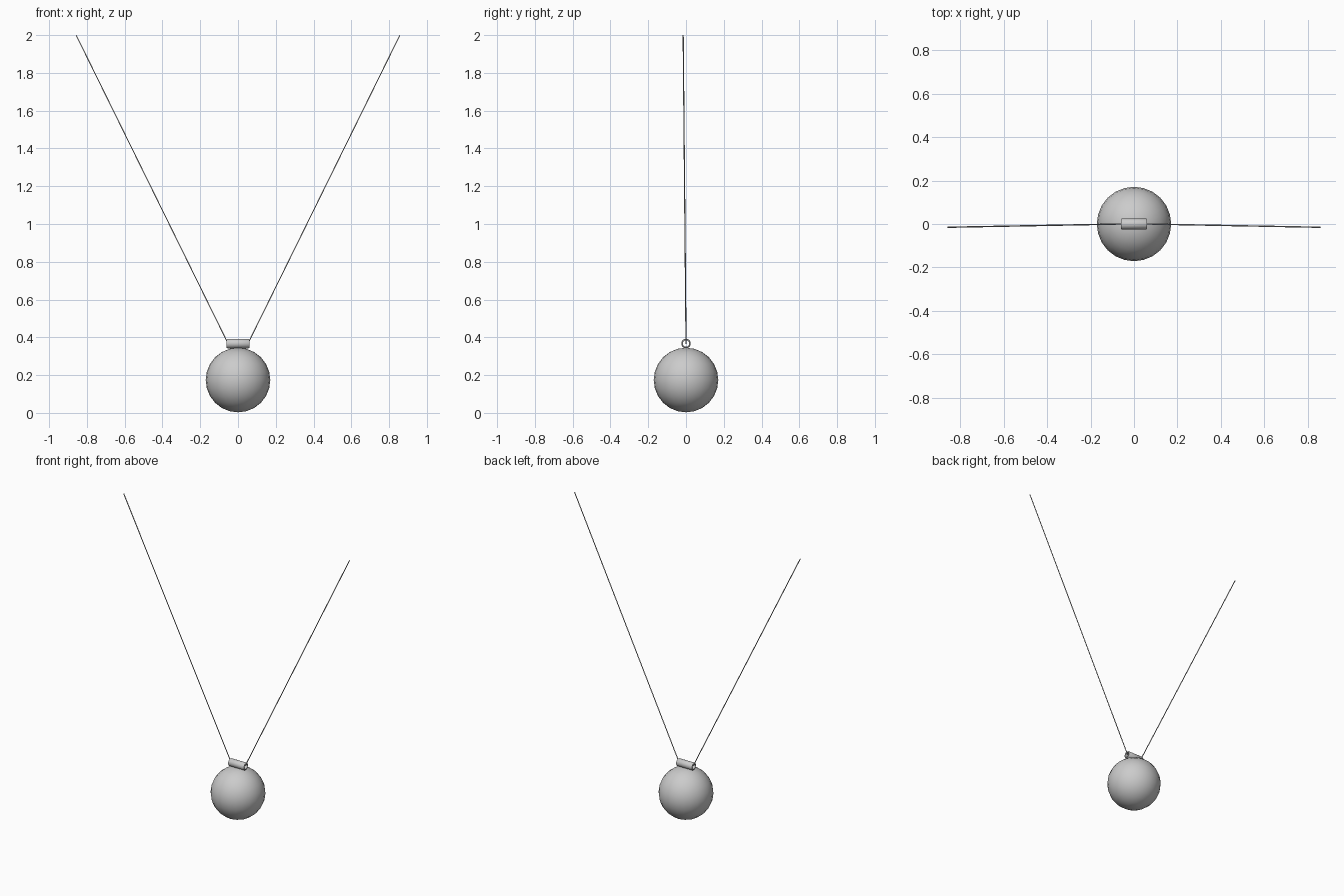
import bpy, bmesh, math
from mathutils import Matrix

if "Cube" in bpy.data.objects:
    bpy.data.objects.remove(bpy.data.objects["Cube"])

def new_object(name, bm):
    me = bpy.data.meshes.new(name)
    bm.to_mesh(me)
    bm.free()
    ob = bpy.data.objects.new(name, me)
    bpy.context.collection.objects.link(ob)
    return ob

def smooth(ob, angle):
    bpy.ops.object.select_all(action='DESELECT')
    ob.select_set(True)
    bpy.context.view_layer.objects.active = ob
    bpy.ops.object.shade_smooth_by_angle(angle=math.radians(angle))

# round bead
bm = bmesh.new()
bmesh.ops.create_uvsphere(bm, u_segments=24, v_segments=12, radius=0.171,
                          matrix=Matrix.Translation((0, 0, 0.174)))
smooth(new_object("bead", bm), 40)

# open tube the cord runs through: closed profile (x, radius) spun about x
profile = [(-0.06, 0.017), (-0.06, 0.022), (-0.056, 0.025),
           (0.056, 0.025), (0.06, 0.022), (0.06, 0.017)]
n = 20
bm = bmesh.new()
rings = [[bm.verts.new((x, r * math.cos(2 * math.pi * i / n),
                        0.367 + r * math.sin(2 * math.pi * i / n)))
          for i in range(n)] for x, r in profile]
for k, ring in enumerate(rings):
    nxt = rings[(k + 1) % len(rings)]
    for i in range(n):
        j = (i + 1) % n
        bm.faces.new((ring[i], ring[j], nxt[j], nxt[i]))
bmesh.ops.recalc_face_normals(bm, faces=bm.faces)
smooth(new_object("bail_tube", bm), 50)

# thin cord threaded through the tube, open V rising to both ends
path = [(0.857, -0.015, 2.0), (0.058, 0, 0.378), (0.045, 0, 0.367)]
path += [(-x, y, z) for x, y, z in reversed(path)]
cu = bpy.data.curves.new("cord", 'CURVE')
cu.dimensions = '3D'
cu.bevel_depth = 0.003
cu.bevel_resolution = 1
cu.use_fill_caps = True
sp = cu.splines.new('POLY')
sp.points.add(len(path) - 1)
for p, co in zip(sp.points, path):
    p.co = (*co, 1)
cord = bpy.data.objects.new("cord", cu)
bpy.context.collection.objects.link(cord)
